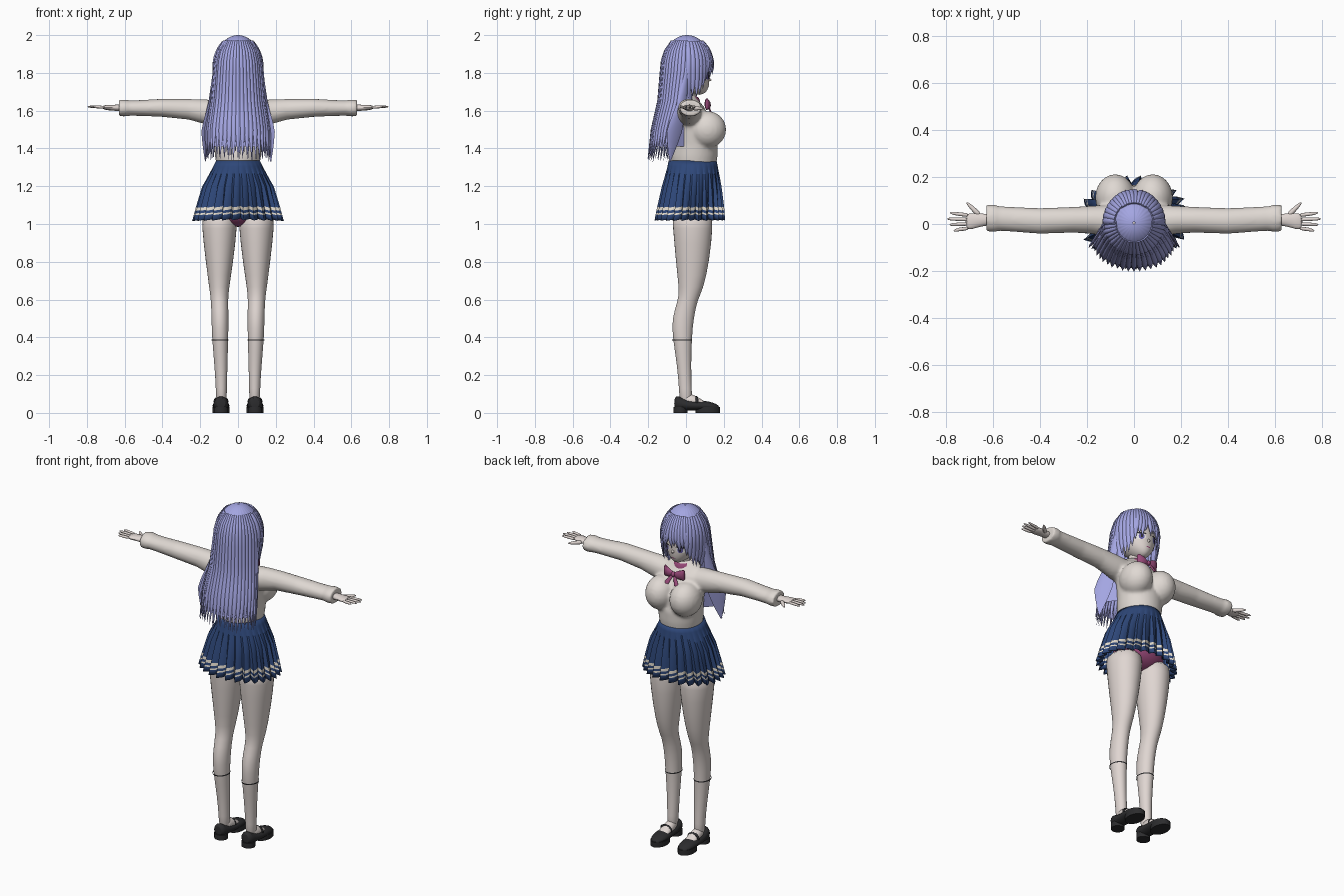
import bpy, bmesh, math, random
from math import sin, cos, pi, radians, sqrt
from mathutils import Vector as V
from mathutils.bvhtree import BVHTree

random.seed(4)
cube = bpy.data.objects.get("Cube")
if cube:
    bpy.data.objects.remove(cube)


def material(name, r, g, b):
    m = bpy.data.materials.new(name)
    m.use_nodes = True
    m.diffuse_color = (r, g, b, 1)
    bsdf = m.node_tree.nodes["Principled BSDF"]
    bsdf.inputs["Base Color"].default_value = (r, g, b, 1)
    bsdf.inputs["Roughness"].default_value = 0.8
    return m


HAIR = material("periwinkle_hair", .37, .38, .76)
SKIN = material("pale_skin", .74, .67, .64)
KNIT = material("cream_knit", .74, .69, .65)
NAVY = material("navy_cloth", .027, .063, .19)
TRIM = material("cream_trim", .78, .72, .62)
BLACK = material("black_leather", .025, .025, .027)
PINK = material("plum_pink", .33, .07, .2)
WHITE = material("eye_white", .85, .85, .85)
IRIS = material("violet_iris", .12, .1, .36)


def finish(bm, name, mats, mirror=False, subsurf=0, angle=50):
    bmesh.ops.recalc_face_normals(bm, faces=bm.faces)
    me = bpy.data.meshes.new(name)
    bm.to_mesh(me)
    ob = bpy.data.objects.new(name, me)
    bpy.context.collection.objects.link(ob)
    for m in mats:
        me.materials.append(m)
    bpy.ops.object.select_all(action='DESELECT')
    ob.select_set(True)
    bpy.context.view_layer.objects.active = ob
    bpy.ops.object.shade_smooth_by_angle(angle=radians(angle))
    if mirror:
        ob.modifiers.new("mirror", 'MIRROR').use_mirror_merge = False
    if subsurf:
        ob.modifiers.new("subsurf", 'SUBSURF').levels = subsurf
        ob.modifiers["subsurf"].render_levels = subsurf
    return ob


def loft(bm, rings, n=16, cap=True):
    """Skin a series of elliptical rings given as (centre, axis, axis)."""
    loops = [[bm.verts.new(c + u * cos(2 * pi * i / n) + w * sin(2 * pi * i / n))
              for i in range(n)] for c, u, w in rings]
    for a, b in zip(loops, loops[1:]):
        for i in range(n):
            j = (i + 1) % n
            bm.faces.new((a[i], a[j], b[j], b[i]))
    if cap:
        bm.faces.new(loops[0])
        bm.faces.new(loops[-1])


def upright(rows):
    return [(V((x, y, z)), V((rx, 0, 0)), V((0, ry, 0))) for z, x, y, rx, ry in rows]


def sideways(rows, s=1):
    return [(V((x * s, y, z)), V((0, ry, 0)), V((0, 0, rz))) for x, y, z, ry, rz in rows]


def lengthways(rows, x):
    return [(V((x, y, (lo + hi) / 2)), V((rx, 0, 0)), V((0, 0, (hi - lo) / 2)))
            for y, lo, hi, rx in rows]


def ball(bm, c, r, n=24):
    for v in bmesh.ops.create_uvsphere(bm, u_segments=n, v_segments=n // 2, radius=1)["verts"]:
        v.co = V([c[k] + v.co[k] * r[k] for k in range(3)])


def at(table, z):
    """Interpolate the rows of a table sorted from top to bottom."""
    z = min(max(z, table[-1][0]), table[0][0])
    for a, b in zip(table, table[1:]):
        if z >= b[0]:
            t = (a[0] - z) / (a[0] - b[0])
            return [p + (q - p) * t for p, q in zip(a[1:], b[1:])]


# Legs
bm = bmesh.new()
loft(bm, upright([(1.06, .098, .03, .09, .11), (1.0, .098, .037, .098, .109),
                  (.8, .098, .035, .074, .091), (.65, .1, .027, .052, .064),
                  (.6, .098, .01, .046, .052), (.5, .095, -.018, .046, .059),
                  (.4, .095, -.02, .044, .052), (.25, .09, -.01, .035, .037),
                  (.12, .088, -.003, .029, .034), (.05, .088, 0, .03, .035)]))
loft(bm, lengthways([(-.02, .03, .1, .028), (.03, .03, .105, .032),
                     (.08, .03, .072, .035), (.12, .03, .05, .03)], .088))
finish(bm, "legs", [SKIN], True, 1, 60)

bm = bmesh.new()
loft(bm, upright([(.389, .095, -.02, .045, .053), (.382, .095, -.02, .045, .053)]), 24, False)
finish(bm, "sock_hems", [BLACK], True)

# Shoes: upper, strap, sole and heel
bm = bmesh.new()
loft(bm, lengthways([(-.063, .02, .08, .025), (-.045, .012, .095, .038), (0, .012, .07, .041),
                     (.05, .012, .064, .044), (.1, .012, .066, .047),
                     (.15, .012, .054, .04), (.178, .016, .036, .018)], .09))
loft(bm, lengthways([(.045, .03, .098, .042), (.07, .03, .085, .044)], .09))
finish(bm, "shoes", [BLACK], True, 1)
bm = bmesh.new()
for y, ry, rx in ((-.03, .037, .038), (.115, .065, .045)):
    loft(bm, upright([(0, .09, y, rx, ry), (.03, .09, y, rx, ry)]), 24)
finish(bm, "shoe_soles", [BLACK], True)

# Hips
bm = bmesh.new()
ball(bm, (0, .035, 1.07), (.155, .11, .085))
finish(bm, "underwear", [PINK])

# Pleated skirt with trim stripes by row
SKIRT = [(1.335, .035, .116, .127), (1.29, .035, .137, .136), (1.2, .03, .183, .152),
         (1.1, .025, .208, .164), (1.02, .02, .225, .17)]
rows = [1.335, 1.305, 1.25, 1.2, 1.15, 1.092, 1.076, 1.062, 1.053, 1.025]
bm = bmesh.new()
n, grid = 26 * 4, []
for z in rows:
    cy, rx, ry = at(SKIRT, z)
    depth = max(0, 1.31 - z) * .065
    ring = []
    for i in range(n):
        a = 2 * pi * i / n
        fold = (1, .5, 0, -1)[i % 4] * depth
        drop = .012 * abs(cos(a)) * (1.31 - z) + fold * .25
        ring.append(bm.verts.new(((rx + fold) * cos(a), cy + (ry + fold) * sin(a), z - drop)))
    grid.append(ring)
for r in range(len(rows) - 1):
    for i in range(n):
        j = (i + 1) % n
        f = bm.faces.new((grid[r][i], grid[r][j], grid[r + 1][j], grid[r + 1][i]))
        f.material_index = 1 if r in (5, 7) else 0
skirt = finish(bm, "pleated_skirt", [NAVY, TRIM], angle=25)
skirt.modifiers.new("thickness", 'SOLIDIFY').thickness = .004

# Sweater: torso, bust and sleeves blended into one skin
bm = bmesh.new()
loft(bm, upright([(1.31, 0, .042, .114, .118), (1.36, 0, .045, .122, .122),
                  (1.42, 0, .05, .127, .118), (1.5, 0, .045, .137, .102),
                  (1.57, 0, .03, .152, .09), (1.62, 0, .02, .148, .076),
                  (1.655, 0, .01, .1, .056), (1.685, 0, .005, .052, .046)]), 32)
for s in (1, -1):
    ball(bm, (.08 * s, .113, 1.5), (.086, .1, .098))
    loft(bm, sideways([(.1, .012, 1.585, .07, .07), (.18, .018, 1.595, .06, .065),
                       (.26, .018, 1.607, .055, .055), (.4, .013, 1.615, .055, .048),
                       (.52, .02, 1.614, .053, .042), (.585, .024, 1.614, .053, .041),
                       (.59, .024, 1.614, .059, .045), (.63, .024, 1.614, .058, .044)], s), 24)
sweater = finish(bm, "sweater", [KNIT])
rm = sweater.modifiers.new("blend", 'REMESH')
rm.mode, rm.voxel_size, rm.use_smooth_shade = 'VOXEL', .009, True
sm = sweater.modifiers.new("soften", 'SMOOTH')
sm.factor, sm.iterations = .5, 6

# Hands
bm = bmesh.new()
loft(bm, sideways([(.6, .018, 1.614, .024, .02), (.65, .018, 1.615, .028, .017),
                   (.69, .012, 1.617, .036, .014), (.72, .01, 1.618, .036, .01)]), 12)
for i, tip in enumerate((.77, .787, .797, .785)):
    y0, y1 = -.018 + i * .0185, -.028 + i * .025
    loft(bm, sideways([(.7, y0, 1.618, .0095, .009), (.75, (y0 + y1) / 2, 1.62, .0085, .008),
                       (tip - .008, y1, 1.621, .007, .006), (tip, y1, 1.621, .002, .002)]), 8)
thumb = V((.055, .055, 0))
across = V((.7, -.7, 0))
loft(bm, [(V((.657, .035, 1.612)) + thumb * t, across * r, V((0, 0, r)))
          for t, r in ((0, .014), (.5, .011), (.9, .008), (1.05, .002))], 8)
finish(bm, "hands", [SKIN], True, 1)

# Neck, collar and bow
bm = bmesh.new()
loft(bm, upright([(1.62, 0, .01, .046, .045), (1.68, 0, .012, .038, .038),
                  (1.75, 0, .02, .04, .04)]), 20)
finish(bm, "neck", [SKIN])
bm = bmesh.new()
loft(bm, [(V((0, .012, z)), V((r, 0, 0)), V((0, r, -.012)))
          for z, r in ((1.655, .062), (1.672, .06), (1.685, .05))], 24, False)
finish(bm, "collar_band", [PINK])
bm = bmesh.new()
ball(bm, (0, .118, 1.628), (.013, .014, .015), 12)
for s in (1, -1):
    loft(bm, sideways([(0, .115, 1.628, .007, .01), (.03, .118, 1.632, .013, .024),
                       (.06, .11, 1.635, .012, .032), (.066, .108, 1.635, .005, .028)], s), 10)
    loft(bm, [(V((.008 * s, .118, 1.622)), V((.008, 0, 0)), V((0, .005, 0))),
              (V((.034 * s, .14, 1.575)), V((.016, 0, 0)), V((0, .005, 0)))], 8)
finish(bm, "neck_bow", [PINK])

# Head with a tapered jaw and a small nose
bm = bmesh.new()
for v in bmesh.ops.create_uvsphere(bm, u_segments=32, v_segments=24, radius=1)["verts"]:
    k = max(0, -v.co.z)
    v.co = V((v.co.x * .102 * (1 - .3 * k * k), v.co.y * .11 + .015 + .05 * k * k,
              v.co.z * .13 + 1.815))
face = BVHTree.FromBMesh(bm)
loft(bm, [(V((0, .115, 1.768)), V((.012, 0, 0)), V((0, 0, .016))),
          (V((0, .135, 1.762)), V((.003, 0, 0)), V((0, 0, .003)))], 8)
finish(bm, "head", [SKIN], angle=60)


def face_plate(name, x, z, rx, rz, mat, lift, mirror=True):
    bm = bmesh.new()

    def on_face(px, pz):
        hit = face.ray_cast(V((px, 1, pz)), V((0, -1, 0)))[0]
        return bm.verts.new(hit + V((0, lift, 0)))
    mid = on_face(x, z)
    rim = [on_face(x + rx * cos(i * pi / 10), z + rz * sin(i * pi / 10)) for i in range(20)]
    for i in range(20):
        bm.faces.new((mid, rim[i], rim[(i + 1) % 20]))
    finish(bm, name, [mat], mirror)


face_plate("eye_whites", .045, 1.782, .025, .019, WHITE, .002)
face_plate("irises", .043, 1.782, .014, .018, IRIS, .004)
face_plate("pupils", .043, 1.782, .006, .009, BLACK, .006)
face_plate("upper_lashes", .047, 1.8, .027, .005, BLACK, .006)
face_plate("mouth", 0, 1.727, .014, .003, PINK, .003, False)

# Hair: the outer shape is a dome that widens into a long curtain at the back
DROP = [(1.83, .005, .127, .135), (1.65, -.02, .143, .125),
        (1.5, -.06, .168, .12), (1.33, -.085, .178, .122)]


def hair_point(a, z, k=1.0):
    cy, rx, ry = at(DROP, z)
    if sin(a) > .01:
        cy, rx, ry = at(DROP, 1.83)
        k *= 1 - max(0, 1.83 - z) * .6
    if z > 1.83:
        k *= sqrt(max(0, 1 - ((z - 1.83) / .17) ** 2))
    return V((rx * k * cos(a), cy + ry * k * sin(a), z))


def surface(bm, angles, heights, k):
    g = [[bm.verts.new(hair_point(a, z, k * (1 + .012 * cos(26 * a)))) for a in angles]
         for z in heights]
    for r, q in zip(g, g[1:]):
        for i in range(len(angles) - 1):
            bm.faces.new((r[i], r[i + 1], q[i + 1], q[i]))


def lock(bm, a, da, top, end, k=1.0, sway=0.0):
    rings, steps = [], 12
    for i in range(steps + 1):
        t = i / steps
        z = top + (end - top) * t
        b = a + sway * t * t
        taper = min(1, .04 + (1 - t) * 3.5)
        p = hair_point(b, z, k * (.975 + .025 * min(1, t * 4)))
        side = (hair_point(b + da, z, k) - hair_point(b - da, z, k)) / 2
        out = V((cos(b), sin(b), max(0, z - 1.83) * 9)).normalized()
        rings.append((p, side * taper, out * .009 * taper))
    loft(bm, rings, 8)


bm = bmesh.new()
full = [2 * pi * i / 104 for i in range(105)]
surface(bm, full, [1.83 + .1699 * sin(radians(12 + 6 * i)) for i in range(14)], .985)
bmesh.ops.remove_doubles(bm, verts=bm.verts, dist=.0008)
finish(bm, "hair_crown", [HAIR], angle=60)

bm = bmesh.new()
back = [radians(-186 + 4 * i) for i in range(49)]
surface(bm, back, [1.95 - .03 * i for i in range(19)], .94)
finish(bm, "hair_under_layer", [HAIR], angle=60)

bm = bmesh.new()
for i in range(23):
    a = radians(-180 + 180 * i / 22)
    lock(bm, a, radians(5.5), 1.965, 1.328 + random.uniform(0, .02), random.uniform(.97, 1))
    lock(bm, a + .06, radians(4.5), 1.9, 1.33 + random.uniform(0, .05), .91)
finish(bm, "back_hair", [HAIR], angle=60)

bm = bmesh.new()
for s in range(2):
    for deg, end in ((4, 1.66), (14, 1.67), (24, 1.665), (33, 1.68), (42, 1.71), (50, 1.755)):
        a = radians(180 - deg if s else deg)
        lock(bm, a, radians(7), 1.96, end + random.uniform(0, .012), 1.0)
finish(bm, "side_locks", [HAIR], angle=60)

bm = bmesh.new()
for i in range(10):
    a = 57 + 66 * i / 9
    lock(bm, radians(a), radians(6), 1.965, random.choice((1.775, 1.79, 1.805)),
         1.01, radians(5 if a > 84 else -5))
finish(bm, "fringe", [HAIR], angle=60)
